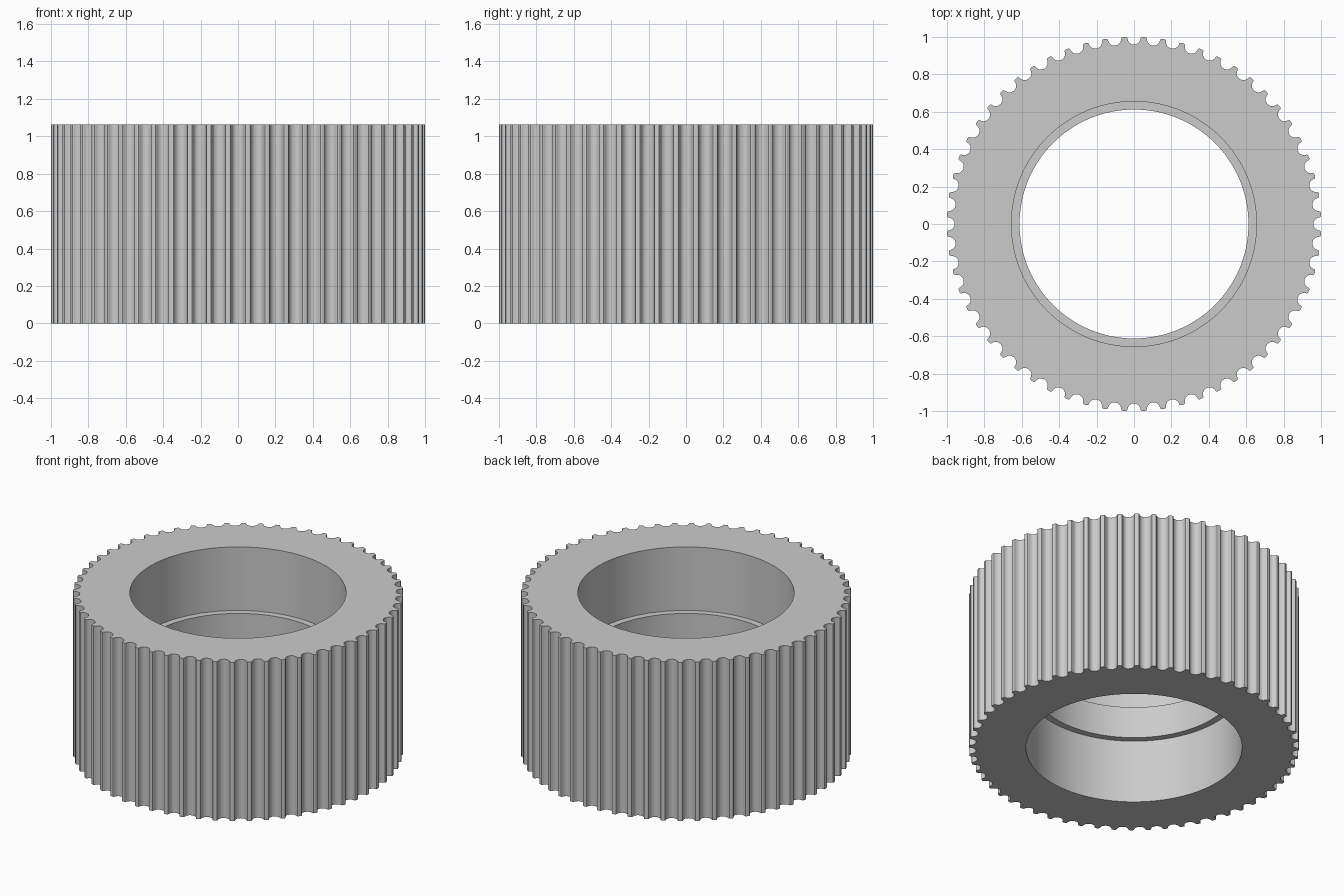
import bpy, bmesh, math

if "Cube" in bpy.data.objects:
    bpy.data.objects.remove(bpy.data.objects["Cube"])

UNIT = 18.826          # millimetres per scene unit
TEETH = 60
HEIGHT = 20 / UNIT
LIP_LOW, LIP_HIGH = 8 / UNIT, 12 / UNIT
BORE_R, LIP_R = 0.655, 0.612
BORE_STEPS = 3         # bore facets per tooth

# Half of one rounded belt groove: sideways offset, depth below the tip chord (mm)
HALF_GROOVE = [(0.847, 0), (0.735, 0.037), (0.678, 0.131), (0.656, 0.238),
               (0.620, 0.343), (0.572, 0.444), (0.512, 0.540), (0.406, 0.637),
               (0.282, 0.707), (0.144, 0.750), (0, 0.766)]
GROOVE = HALF_GROOVE + [(-x, d) for x, d in reversed(HALF_GROOVE[:-1])]

bm = bmesh.new()
pitch = 2 * math.pi / TEETH


def groove_ring(z):
    """Toothed outline, going anticlockwise, one groove after another."""
    ring = []
    for i in range(TEETH):
        c, s = math.cos(i * pitch), math.sin(i * pitch)
        for side, depth in GROOVE:
            r, t = 1 - depth / UNIT, -side / UNIT
            ring.append(bm.verts.new((r * c - t * s, r * s + t * c, z)))
    return ring


def round_ring(radius, z):
    """Bore circle whose vertices start at the first edge of each groove."""
    n = TEETH * BORE_STEPS
    start = -math.atan(GROOVE[0][0] / UNIT)
    return [bm.verts.new((radius * math.cos(start + 2 * math.pi * k / n),
                          radius * math.sin(start + 2 * math.pi * k / n), z))
            for k in range(n)]


def wall(a, b):
    """Quads between two matching rings."""
    n = len(a)
    for k in range(n):
        m = (k + 1) % n
        bm.faces.new((a[k], a[m], b[m], b[k]))


def rim(outer, inner):
    """Flat end face, one sector per tooth."""
    g, s = len(GROOVE), BORE_STEPS
    for i in range(TEETH):
        out = [outer[(i * g + k) % len(outer)] for k in range(g + 1)]
        inn = [inner[(i * s + k) % len(inner)] for k in range(s + 1)]
        bm.faces.new(out + inn[::-1])


# Toothed outside
outer_low, outer_high = groove_ring(0), groove_ring(HEIGHT)
wall(outer_low, outer_high)

# Stepped bore with a narrow lip at mid height
bore = [round_ring(r, z) for r, z in ((BORE_R, 0), (BORE_R, LIP_LOW), (LIP_R, LIP_LOW),
                                      (LIP_R, LIP_HIGH), (BORE_R, LIP_HIGH), (BORE_R, HEIGHT))]
for low, high in zip(bore, bore[1:]):
    wall(low, high)

# End faces
rim(outer_low, bore[0])
rim(outer_high, bore[-1])
bmesh.ops.recalc_face_normals(bm, faces=bm.faces[:])

mesh = bpy.data.meshes.new("toothed_ring")
bm.to_mesh(mesh)
bm.free()
ring = bpy.data.objects.new("toothed_ring", mesh)
bpy.context.collection.objects.link(ring)

grey = bpy.data.materials.new("light grey")
grey.diffuse_color = (0.6, 0.6, 0.6, 1)
grey.use_nodes = True
grey.node_tree.nodes["Principled BSDF"].inputs["Base Color"].default_value = grey.diffuse_color
mesh.materials.append(grey)
